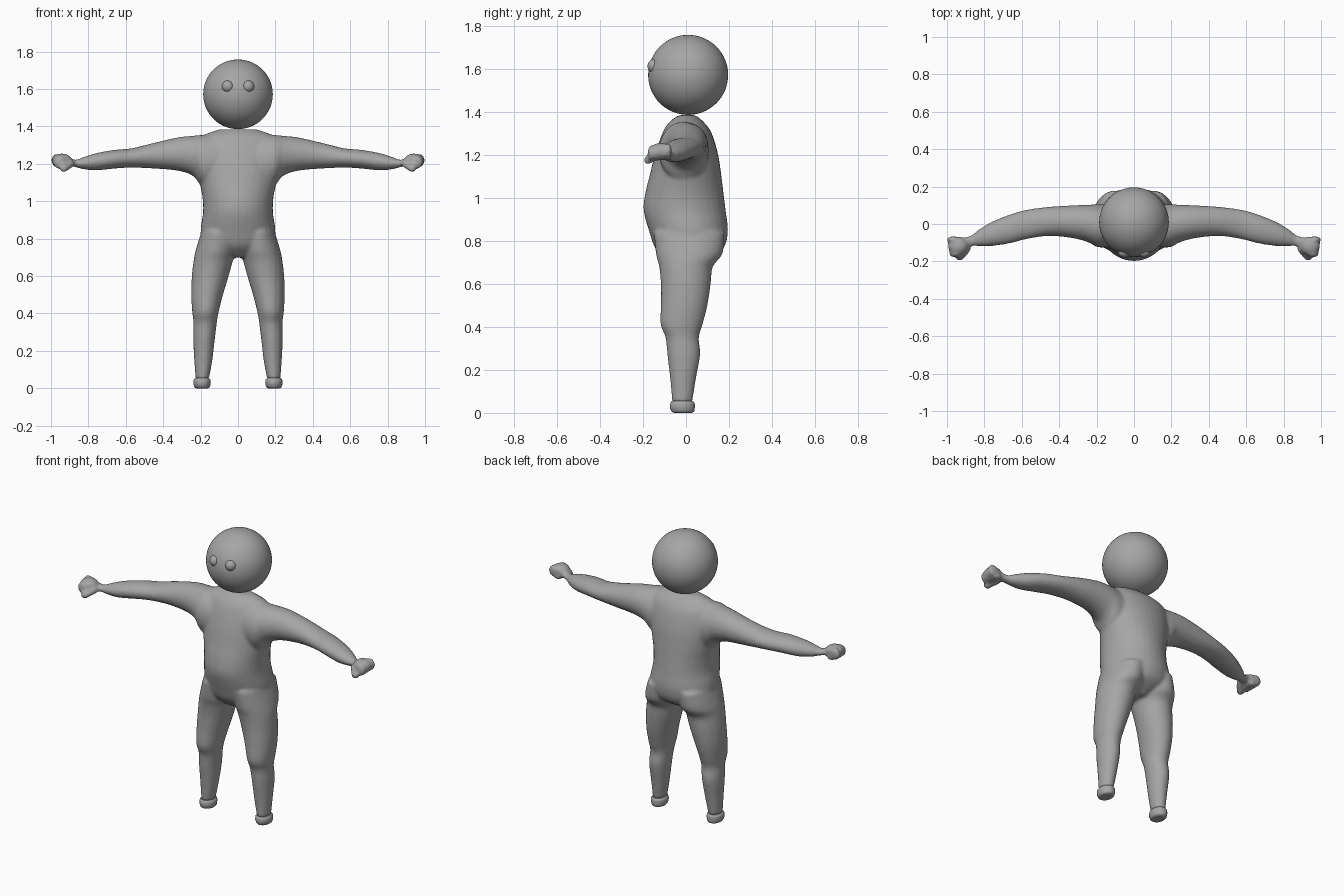
import bpy, bmesh
from math import cos, sin, pi
from mathutils import Vector, Matrix

cube = bpy.data.objects.get("Cube")
if cube:
    bpy.data.objects.remove(cube, do_unlink=True)

grey = bpy.data.materials.new("plain grey")
grey.use_nodes = True
colour = (0.38, 0.38, 0.38, 1)
grey.diffuse_color = colour
grey.node_tree.nodes["Principled BSDF"].inputs["Base Color"].default_value = colour


def finish(name, bm):
    bmesh.ops.recalc_face_normals(bm, faces=bm.faces)
    for f in bm.faces:
        f.smooth = True
    mesh = bpy.data.meshes.new(name)
    bm.to_mesh(mesh)
    bm.free()
    mesh.materials.append(grey)
    obj = bpy.data.objects.new(name, mesh)
    bpy.context.collection.objects.link(obj)
    return obj


def spline(p, steps):
    """Smooth interpolation between cross-section rows."""
    p = [Vector(r) for r in p]
    out = []
    for i in range(len(p) - 1):
        a, b, c, d = p[max(i - 1, 0)], p[i], p[i + 1], p[min(i + 2, len(p) - 1)]
        for k in range(steps):
            t = k / steps
            m, n = (c - a) / 2, (d - b) / 2
            out.append(b + m * t + (3 * (c - b) - 2 * m - n) * t * t
                       + (2 * (b - c) + m + n) * t ** 3)
    return out + [p[-1]]


def loft(bm, rows, along_x=False, side=1, steps=5, sides=32):
    """Rows hold position on the axis, then the min and max of both widths."""
    rings = []
    for t, u0, u1, v0, v1 in spline(rows, steps):
        ring = []
        for i in range(sides):
            a = 2 * pi * i / sides
            u = (u0 + u1) / 2 + (u1 - u0) / 2 * cos(a)
            v = (v0 + v1) / 2 + (v1 - v0) / 2 * sin(a)
            x, y, z = (t, u, v) if along_x else (u, v, t)
            ring.append(bm.verts.new((x * side, y, z)))
        rings.append(ring)
    for lo, hi in zip(rings, rings[1:]):
        for i in range(sides):
            j = (i + 1) % sides
            bm.faces.new((lo[i], lo[j], hi[j], hi[i]))
    bm.faces.new(rings[0])
    bm.faces.new(rings[-1])


def ball(bm, centre, size, segments=24):
    m = Matrix.Translation(centre) @ Matrix.Diagonal((*size, 1))
    bmesh.ops.create_uvsphere(bm, u_segments=segments, v_segments=segments // 2,
                              radius=1, matrix=m)


TORSO = [
    (.70, -.05, .05, -.08, .08),
    (.76, -.18, .18, -.14, .17),
    (.84, -.20, .20, -.17, .195),
    (.94, -.187, .187, -.197, .185),
    (1.02, -.19, .19, -.19, .175),
    (1.10, -.205, .205, -.17, .165),
    (1.20, -.22, .22, -.145, .15),
    (1.30, -.22, .22, -.11, .12),
    (1.35, -.19, .19, -.08, .085),
    (1.385, -.10, .10, -.035, .045),
]
LEG = [
    (.05, .155, .227, -.065, .03),
    (.15, .137, .234, -.073, .045),
    (.27, .123, .24, -.087, .066),
    (.35, .113, .238, -.095, .06),
    (.41, .103, .245, -.118, .077),
    (.50, .08, .25, -.117, .10),
    (.60, .05, .247, -.117, .115),
    (.68, .028, .238, -.125, .125),
    (.74, .01, .226, -.14, .17),
    (.84, .01, .195, -.15, .18),
]
ARM = [
    (.10, -.12, .10, 1.07, 1.35),
    (.19, -.125, .105, 1.08, 1.355),
    (.24, -.10, .103, 1.135, 1.35),
    (.32, -.077, .10, 1.163, 1.342),
    (.45, -.064, .092, 1.175, 1.312),
    (.57, -.08, .077, 1.18, 1.283),
    (.66, -.103, .052, 1.175, 1.275),
    (.76, -.118, .012, 1.165, 1.257),
    (.83, -.118, -.03, 1.172, 1.235),
    (.87, -.12, -.06, 1.183, 1.222),
    (.92, -.145, -.073, 1.19, 1.24),
    (.96, -.15, -.075, 1.20, 1.25),
]

# Body: torso, legs, arms and fists fused into one soft skin
body = bmesh.new()
loft(body, TORSO)
for side in (-1, 1):
    loft(body, LEG, side=side)
    loft(body, ARM, along_x=True, side=side)
    ball(body, (side * .942, -.117, 1.224), (.052, .05, .032))
    # Curled fingers
    for i in range(4):
        ball(body, (side * (.967 - .004 * i), -.083 - .026 * i, 1.218 - .003 * i),
             (.034, .018, .037), 16)
        ball(body, (side * .94, -.083 - .026 * i, 1.192), (.03, .017, .02), 16)
    # Thumb
    for i in range(4):
        ball(body, (side * (.895 + .012 * i), -.135 - .014 * i, 1.2 - .008 * i),
             (.024, .021, .021), 16)
skin = finish("body", body)
remesh = skin.modifiers.new("Fuse", "REMESH")
remesh.mode = "VOXEL"
remesh.voxel_size = .009
remesh.use_smooth_shade = True
soften = skin.modifiers.new("Soften", "SMOOTH")
soften.factor = .5
soften.iterations = 8

# Feet: short rounded cuffs under the legs
FOOT = [
    (0, .162, .222, -.055, .025),
    (.006, .152, .232, -.067, .037),
    (.025, .146, .238, -.075, .041),
    (.045, .147, .237, -.073, .04),
    (.055, .155, .229, -.066, .032),
]
for side, label in ((1, "left"), (-1, "right")):
    foot = bmesh.new()
    loft(foot, FOOT, side=side, steps=3)
    finish(label + "_foot", foot)

    # Eyes
    eye = bmesh.new()
    ball(eye, (side * .054, -.146, 1.613), (.033, .033, .033))
    finish(label + "_eye", eye)

# Head
head = bmesh.new()
ball(head, (0, .01, 1.572), (.186, .186, .186), 64)
finish("head", head)

# Flat foot soles stay crisp
for obj in bpy.data.objects:
    if obj.name.endswith("_foot"):
        for f in obj.data.polygons:
            f.use_smooth = len(f.vertices) == 4
